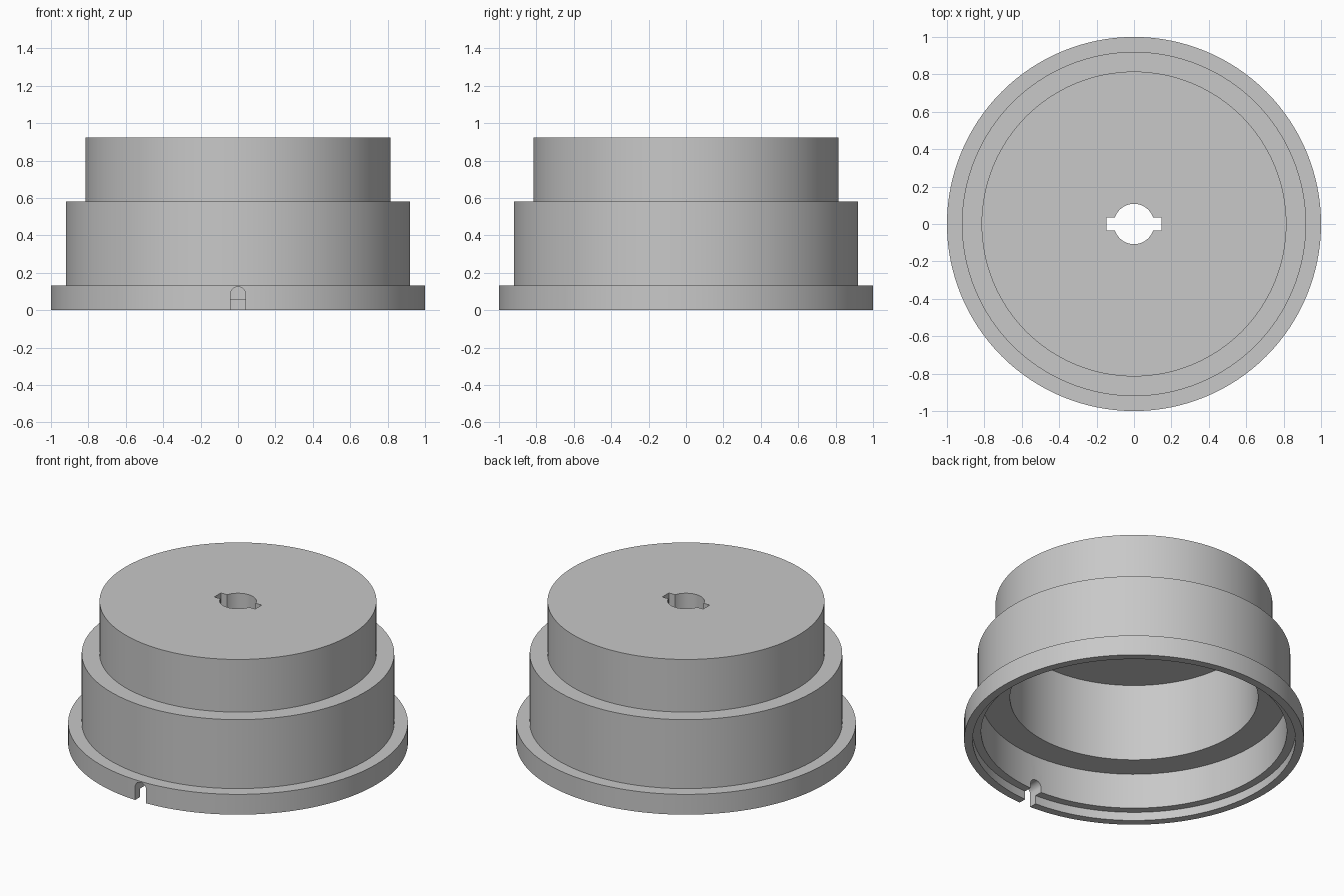
import bpy, bmesh, math
from mathutils import Vector

if "Cube" in bpy.data.objects:
    bpy.data.objects.remove(bpy.data.objects["Cube"])

SEGMENTS = 128

grey = bpy.data.materials.new("plain grey")
grey.diffuse_color = (0.58, 0.58, 0.58, 1)
grey.use_nodes = True
grey.node_tree.nodes["Principled BSDF"].inputs["Base Color"].default_value = grey.diffuse_color


def finish(name, bm):
    bmesh.ops.recalc_face_normals(bm, faces=bm.faces)
    mesh = bpy.data.meshes.new(name)
    bm.to_mesh(mesh)
    bm.free()
    mesh.materials.append(grey)
    obj = bpy.data.objects.new(name, mesh)
    bpy.context.collection.objects.link(obj)
    return obj


def lathe(name, profile):
    """Revolve (radius, height) points about z and cap both ends."""
    bm = bmesh.new()
    rings = []
    for r, z in profile:
        rings.append([bm.verts.new((r * math.cos(a), r * math.sin(a), z))
                      for a in (2 * math.pi * i / SEGMENTS for i in range(SEGMENTS))])
    for lower, upper in zip(rings, rings[1:]):
        for i in range(SEGMENTS):
            j = (i + 1) % SEGMENTS
            bm.faces.new((lower[i], lower[j], upper[j], upper[i]))
    bm.faces.new(rings[0])
    bm.faces.new(rings[-1])
    return finish(name, bm)


def prism(name, points, direction):
    """Extrude an outline along a direction."""
    bm = bmesh.new()
    face = bm.faces.new([bm.verts.new(p) for p in points])
    new = bmesh.ops.extrude_face_region(bm, geom=[face])["geom"]
    bmesh.ops.translate(bm, vec=Vector(direction),
                        verts=[g for g in new if isinstance(g, bmesh.types.BMVert)])
    return finish(name, bm)


# Hollow stepped cap: inside ceiling, down the inside, then up the outside
cap = lathe("stepped_cap", [
    (0.73, 0.79), (0.73, 0.285), (0.90, 0.285), (0.90, 0.055),
    (0.95, 0.055), (0.95, 0.0), (1.0, 0.0), (1.0, 0.132),
    (0.92, 0.132), (0.92, 0.58), (0.815, 0.58), (0.815, 0.922)])

# Keyed centre hole: round bore with a slot on either side
bore, slot_x, slot_y = 0.108, 0.147, 0.034
start = math.asin(slot_y / bore)
arc = [start + (math.pi - 2 * start) * i / 24 for i in range(25)]
half = [(slot_x, slot_y)] + [(bore * math.cos(a), bore * math.sin(a)) for a in arc]
half.append((-slot_x, slot_y))
outline = half + [(-x, -y) for x, y in half]
keyhole = prism("keyhole_cutter", [(x, y, 0.7) for x, y in outline], (0, 0, 0.4))

# Round-topped notch through the front of the rim
w, spring = 0.04, 0.085
arch = [(w, -0.05)] + [(w * math.cos(math.pi * i / 16), spring + w * math.sin(math.pi * i / 16))
                       for i in range(17)] + [(-w, -0.05)]
notch = prism("notch_cutter", [(x, -1.1, z) for x, z in arch], (0, 0.3, 0))

# Cut both openings and keep the result
for cutter in (keyhole, notch):
    cutter.hide_render = True
    mod = cap.modifiers.new(cutter.name, 'BOOLEAN')
    mod.operation = 'DIFFERENCE'
    mod.solver = 'EXACT'
    mod.object = cutter
bpy.context.view_layer.update()
result = bpy.data.meshes.new_from_object(
    cap.evaluated_get(bpy.context.evaluated_depsgraph_get()))
cap.modifiers.clear()
cap.data = result
for cutter in (keyhole, notch):
    bpy.data.objects.remove(cutter)

# Smooth round walls, crisp edges
bpy.ops.object.select_all(action='DESELECT')
cap.select_set(True)
bpy.context.view_layer.objects.active = cap
bpy.ops.object.shade_smooth_by_angle(angle=math.radians(30))
